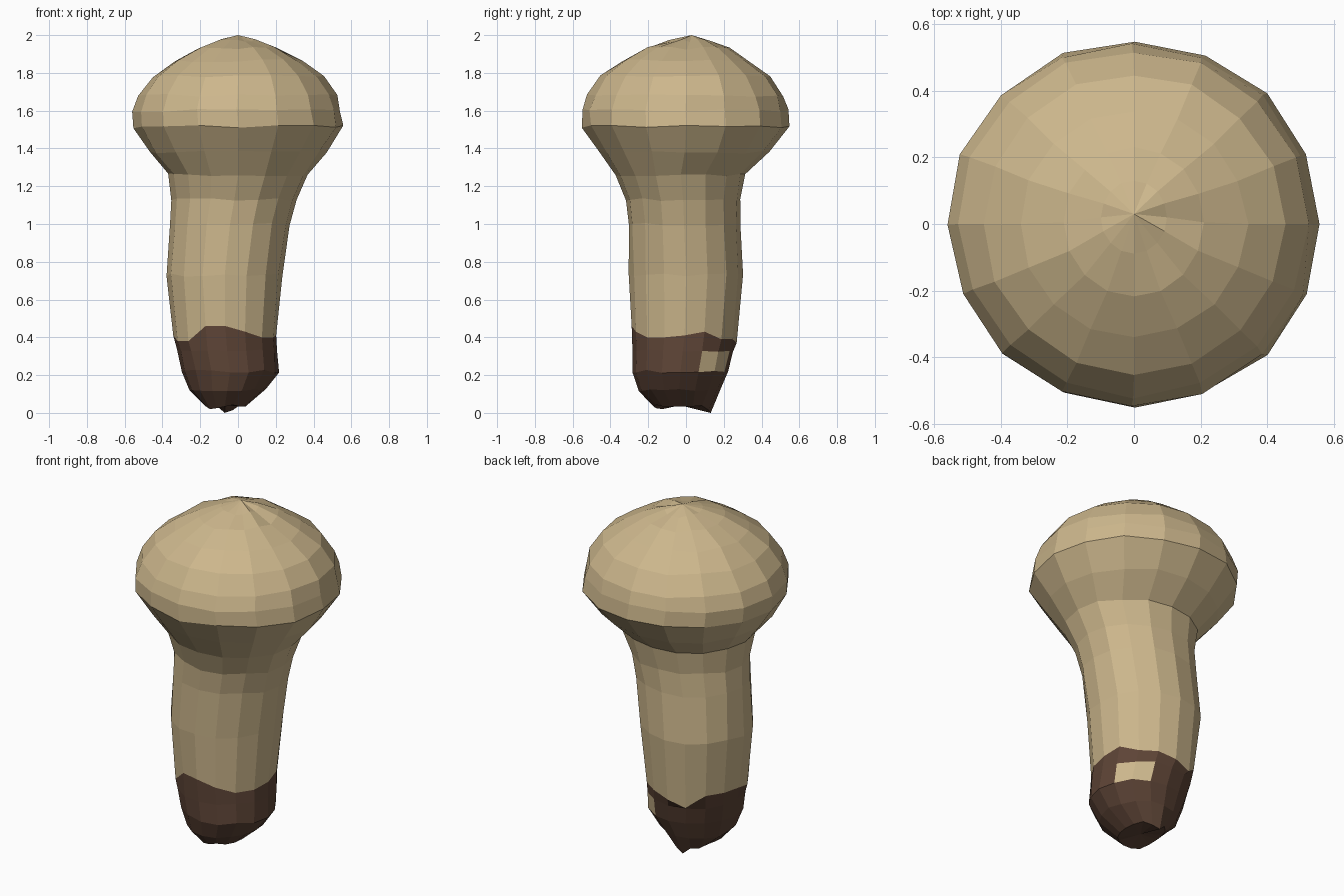
import bpy, bmesh, math, random

if "Cube" in bpy.data.objects:
    bpy.data.objects.remove(bpy.data.objects["Cube"])

random.seed(4)
SIDES = 16


def material(name, rgb):
    m = bpy.data.materials.new(name)
    m.diffuse_color = (*rgb, 1)
    m.use_nodes = True
    m.node_tree.nodes["Principled BSDF"].inputs["Base Color"].default_value = m.diffuse_color
    return m


tan = material("mushroom_tan", (0.61, 0.475, 0.265))
brown = material("earth_brown", (0.11, 0.058, 0.037))

# Ring profile: z, x min, x max, y min, y max
STEM = [
    (0.04, -0.18, 0.04, -0.17, 0.13),
    (0.12, -0.26, 0.145, -0.25, 0.18),
    (0.22, -0.30, 0.215, -0.285, 0.225),
    (0.33, -0.325, 0.21, -0.285, 0.25),
    (0.41, -0.34, 0.205, -0.285, 0.27),
    (0.73, -0.375, 0.235, -0.30, 0.30),
    (1.00, -0.36, 0.275, -0.305, 0.285),
    (1.13, -0.35, 0.31, -0.32, 0.29),
    (1.26, -0.37, 0.37, -0.37, 0.315),
    (1.38, -0.465, 0.465, -0.46, 0.445),
    (1.515, -0.555, 0.56, -0.55, 0.55),
]
CAP = [
    (1.60, -0.56, 0.545, -0.55, 0.545),
    (1.68, -0.53, 0.525, -0.52, 0.52),
    (1.78, -0.45, 0.45, -0.45, 0.45),
    (1.865, -0.34, 0.34, -0.34, 0.34),
    (1.93, -0.21, 0.21, -0.22, 0.23),
    (1.97, -0.10, 0.10, -0.09, 0.13),
]
# Ragged height offsets of the soil line, counted from +x towards +y
SOIL = [0.0, 0.02, -0.02, -0.02, -0.04, -0.07, 0.0, 0.0,
        0.0, -0.03, -0.03, 0.05, 0.05, 0.02, -0.01, -0.01]


def ring(row):
    z, x0, x1, y0, y1 = row
    pts = []
    for i in range(SIDES):
        a = 2 * math.pi * i / SIDES
        k = 1 + random.uniform(-0.012, 0.012)
        dz = SOIL[i] if z == 0.41 else random.uniform(-0.008, 0.008)
        pts.append(((x0 + x1) / 2 + k * (x1 - x0) / 2 * math.cos(a),
                    (y0 + y1) / 2 + k * (y1 - y0) / 2 * math.sin(a), z + dz))
    return pts


def loft(name, rings, tip, at_top, colour_rule):
    bm = bmesh.new()
    loops = [[bm.verts.new(p) for p in r] for r in rings]
    for level, (a, b) in enumerate(zip(loops, loops[1:])):
        for i in range(SIDES):
            j = (i + 1) % SIDES
            f = bm.faces.new((a[i], a[j], b[j], b[i]))
            f.material_index = colour_rule(level, i)
    end = loops[-1] if at_top else loops[0]
    t = bm.verts.new(tip)
    for i in range(SIDES):
        p, q = end[i], end[(i + 1) % SIDES]
        f = bm.faces.new((p, q, t) if at_top else (q, p, t))
        f.material_index = colour_rule(-1, i)
    me = bpy.data.meshes.new(name)
    bm.to_mesh(me)
    bm.free()
    me.materials.append(tan)
    me.materials.append(brown)
    ob = bpy.data.objects.new(name, me)
    bpy.context.collection.objects.link(ob)


stem_rings = [ring(r) for r in STEM]
cap_rings = [stem_rings[-1]] + [ring(r) for r in CAP]

# Two blunt points under the soil-covered foot
for i, z in ((4, 0.0), (3, 0.015), (10, 0.02), (11, 0.025)):
    x, y, _ = stem_rings[0][i]
    stem_rings[0][i] = (x, y, z)


def stem_colour(level, i):
    if level == 2 and i in (1, 2):   # bare patch in the soil
        return 0
    return 1 if level < 4 else 0


loft("stem", stem_rings, (-0.07, -0.03, 0.04), False, stem_colour)
loft("cap", cap_rings, (0.0, 0.03, 2.0), True, lambda level, i: 0)
